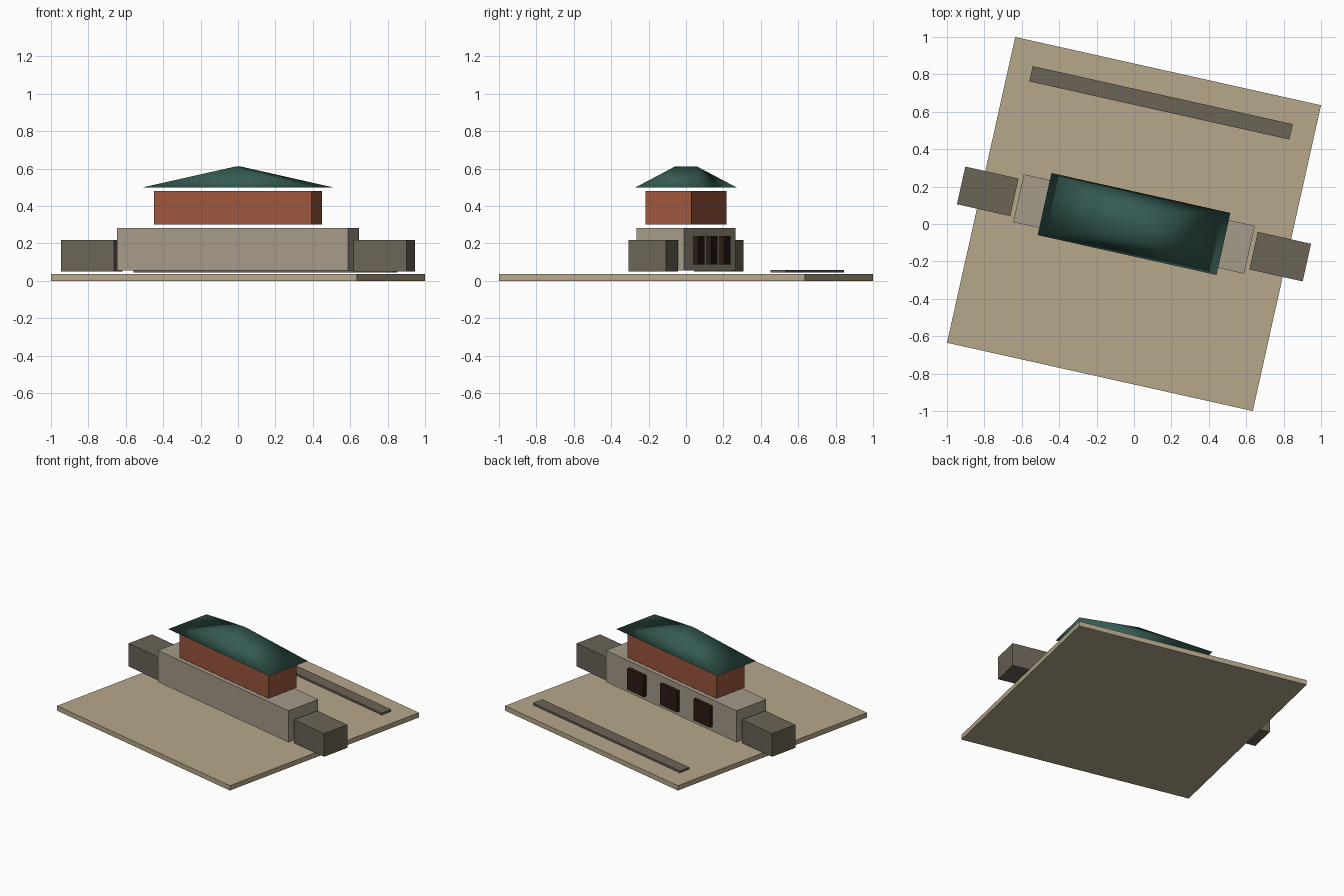
import bpy, bmesh, math
from mathutils import Matrix

if "Cube" in bpy.data.objects:
    bpy.data.objects.remove(bpy.data.objects["Cube"])

TURN = Matrix.Rotation(math.radians(-12.58), 4, 'Z')   # whole site is turned


def material(name, rgb):
    # display colour (sRGB) to linear
    m = bpy.data.materials.new(name)
    m.diffuse_color = [c ** 2.2 for c in rgb] + [1.0]
    m.use_nodes = True
    m.node_tree.nodes["Principled BSDF"].inputs["Base Color"].default_value = m.diffuse_color
    return m


SAND = material("sand", (0.71, 0.65, 0.54))
STONE = material("stone", (0.64, 0.60, 0.53))
DARK_STONE = material("dark_stone", (0.42, 0.39, 0.34))
BRICK = material("brick", (0.61, 0.34, 0.25))
SHUTTER = material("shutter", (0.19, 0.13, 0.11))
GREEN = material("roof_green", (0.22, 0.36, 0.33))


def finish(name, bm, mat):
    bmesh.ops.recalc_face_normals(bm, faces=bm.faces[:])
    me = bpy.data.meshes.new(name)
    bm.to_mesh(me)
    bm.free()
    me.materials.append(mat)
    ob = bpy.data.objects.new(name, me)
    ob.matrix_world = TURN
    bpy.context.collection.objects.link(ob)
    return ob


def box(name, u, v, z0, z1, length, depth, mat):
    # box centred at (u, v) in site axes, from z0 to z1
    bm = bmesh.new()
    bmesh.ops.create_cube(bm, size=1, matrix=Matrix.Translation((u, v, (z0 + z1) / 2))
                          @ Matrix.Diagonal((length, depth, z1 - z0, 1)))
    return finish(name, bm, mat)


# Ground slab and low wall strip at the back
box("ground_slab", 0, 0, 0, 0.035, 1.675, 1.675, SAND)
box("platform_strip", 0, 0.664, 0.043, 0.057, 1.425, 0.084, DARK_STONE)

# Main hall, upper storey
box("main_hall", 0, 0, 0.055, 0.283, 1.266, 0.262, STONE)
box("upper_storey", 0, 0, 0.30, 0.48, 0.862, 0.25, BRICK)

# End wings
for side, s in (("left", -1), ("right", 1)):
    box(side + "_wing", s * 0.801, 0, 0.05, 0.217, 0.292, 0.206, DARK_STONE)

# Doors along the back
for i in (-1, 0, 1):
    box(f"back_door_{i + 2}", i * 0.32, 0.14, 0.088, 0.24, 0.16, 0.03, SHUTTER)

# Roof: rectangular eaves rising to a short crosswise ridge, smooth shaded
bm = bmesh.new()
eave = [bm.verts.new((a * 0.49, b * 0.17, 0.498))
        for a, b in ((-1, -1), (1, -1), (1, 1), (-1, 1))]
front, back = [bm.verts.new((0, b * 0.06, 0.611)) for b in (-1, 1)]
bm.faces.new(eave)
bm.faces.new((eave[0], eave[1], front))
bm.faces.new((eave[1], eave[2], back, front))
bm.faces.new((eave[2], eave[3], back))
bm.faces.new((eave[3], eave[0], front, back))
for f in bm.faces:
    f.smooth = True
finish("roof", bm, GREEN)
